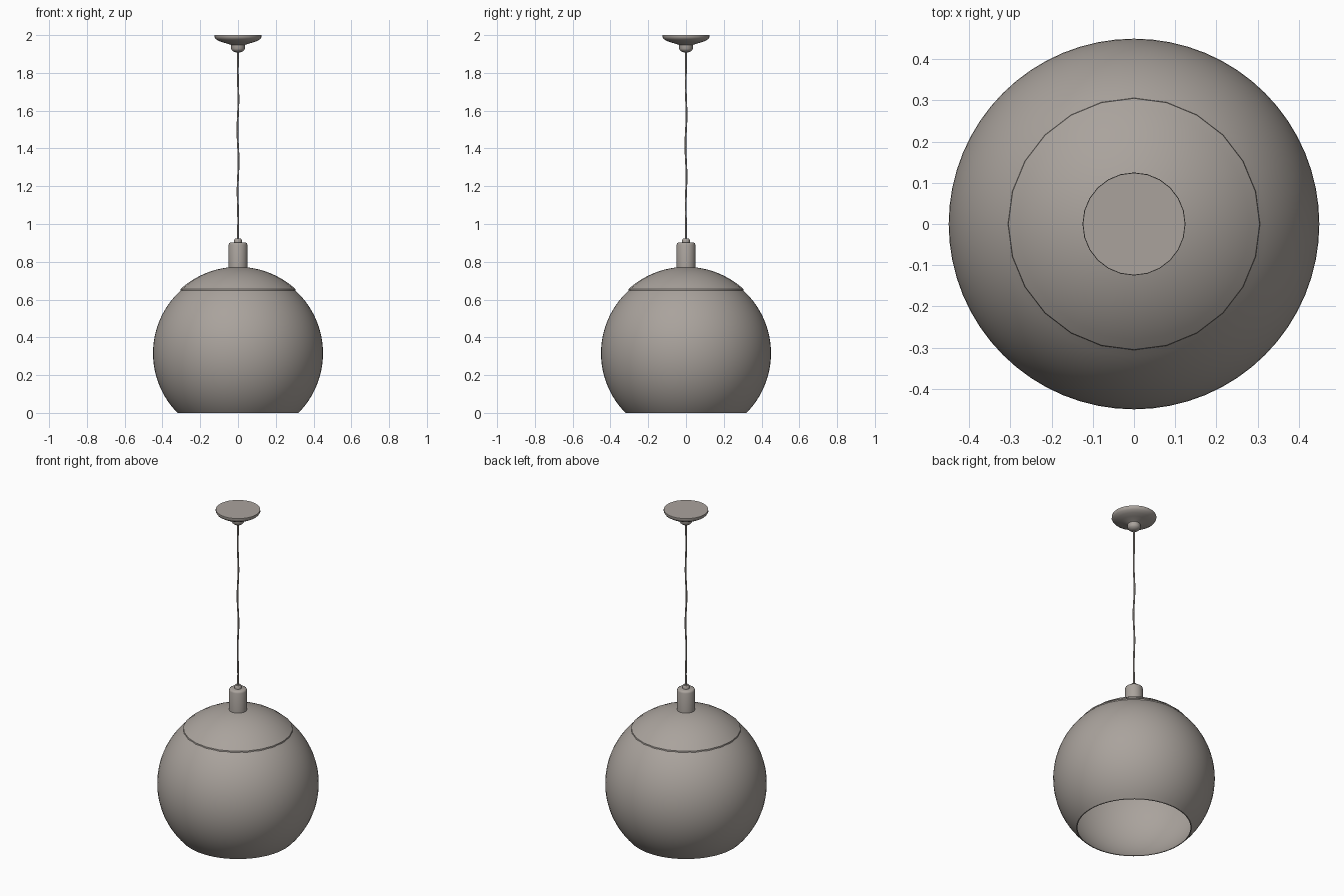
import bpy
import bmesh
import math

cube = bpy.data.objects.get("Cube")
if cube:
    bpy.data.objects.remove(cube, do_unlink=True)

GREY = (0.40, 0.365, 0.335, 1)
grey = bpy.data.materials.new("warm grey")
grey.use_nodes = True
grey.diffuse_color = GREY
grey.node_tree.nodes["Principled BSDF"].inputs["Base Color"].default_value = GREY


def lathe(name, profile, sides, sharp=40):
    """Spin an (r, z) profile, listed from bottom to top, around the z axis."""
    bm = bmesh.new()
    verts = [bm.verts.new((r, 0, z)) for r, z in profile]
    edges = [bm.edges.new(pair) for pair in zip(verts, verts[1:])]
    bmesh.ops.spin(bm, geom=verts + edges, cent=(0, 0, 0), axis=(0, 0, 1),
                   angle=math.tau, steps=sides, use_merge=True)
    bmesh.ops.remove_doubles(bm, verts=bm.verts, dist=0.0001)
    bmesh.ops.recalc_face_normals(bm, faces=bm.faces)
    mesh = bpy.data.meshes.new(name)
    bm.to_mesh(mesh)
    bm.free()
    mesh.materials.append(grey)
    obj = bpy.data.objects.new(name, mesh)
    bpy.context.collection.objects.link(obj)
    bpy.ops.object.select_all(action='DESELECT')
    obj.select_set(True)
    bpy.context.view_layer.objects.active = obj
    bpy.ops.object.shade_smooth_by_angle(angle=math.radians(sharp))
    return obj


def arc(radius, centre, low, high, steps):
    """Points on a circle around (0, centre) between two heights."""
    a = math.asin((low - centre) / radius)
    b = math.asin((high - centre) / radius)
    angles = [a + (b - a) * i / steps for i in range(steps + 1)]
    return [(radius * math.cos(t), centre + radius * math.sin(t)) for t in angles]


# Open globe shade, a thin shell
outer = arc(0.45, 0.316, 0, 0.65, 28)
inner = arc(0.446, 0.316, 0, 0.65, 28)
lathe("globe_shade", outer + inner[::-1] + outer[:1], 64)

# Domed cap with a small rolled rim
dome = arc(0.453, 0.32, 0.655, 0.7725, 10)
lathe("shade_cap", [(0.295, 0.644), (0.306, 0.647)] + dome + [(0, 0.773)], 24)

# Lamp holder and cord grip
lathe("lamp_holder", [(0, 0.76), (0.05, 0.76), (0.05, 0.89), (0.047, 0.898),
                      (0.04, 0.902), (0, 0.902)], 24)
lathe("cord_grip", [(0, 0.9), (0.02, 0.9), (0.02, 0.916), (0.015, 0.922), (0, 0.922)], 12)

# Ceiling canopy with its stem
lathe("ceiling_canopy", [(0, 1.908), (0.02, 1.91), (0.032, 1.92), (0.036, 1.927),
                         (0.036, 1.947), (0.05, 1.953), (0.075, 1.96), (0.1, 1.968),
                         (0.118, 1.979), (0.125, 1.99), (0.124, 2), (0, 2)], 24)

# Slightly wavy hanging cord
curve = bpy.data.curves.new("cord", 'CURVE')
curve.dimensions = '3D'
curve.bevel_depth = 0.005
curve.bevel_resolution = 2
curve.use_fill_caps = True
spline = curve.splines.new('POLY')
COUNT = 40
spline.points.add(COUNT)
for i, point in enumerate(spline.points):
    t = i / COUNT
    sway = 0.003 * math.sin(math.pi * t)
    point.co = (sway * math.sin(3 * math.tau * t), sway * math.cos(3 * math.tau * t),
                0.91 + 1.01 * t, 1)
spline.use_smooth = True
curve.materials.append(grey)
bpy.context.collection.objects.link(bpy.data.objects.new("cord", curve))
